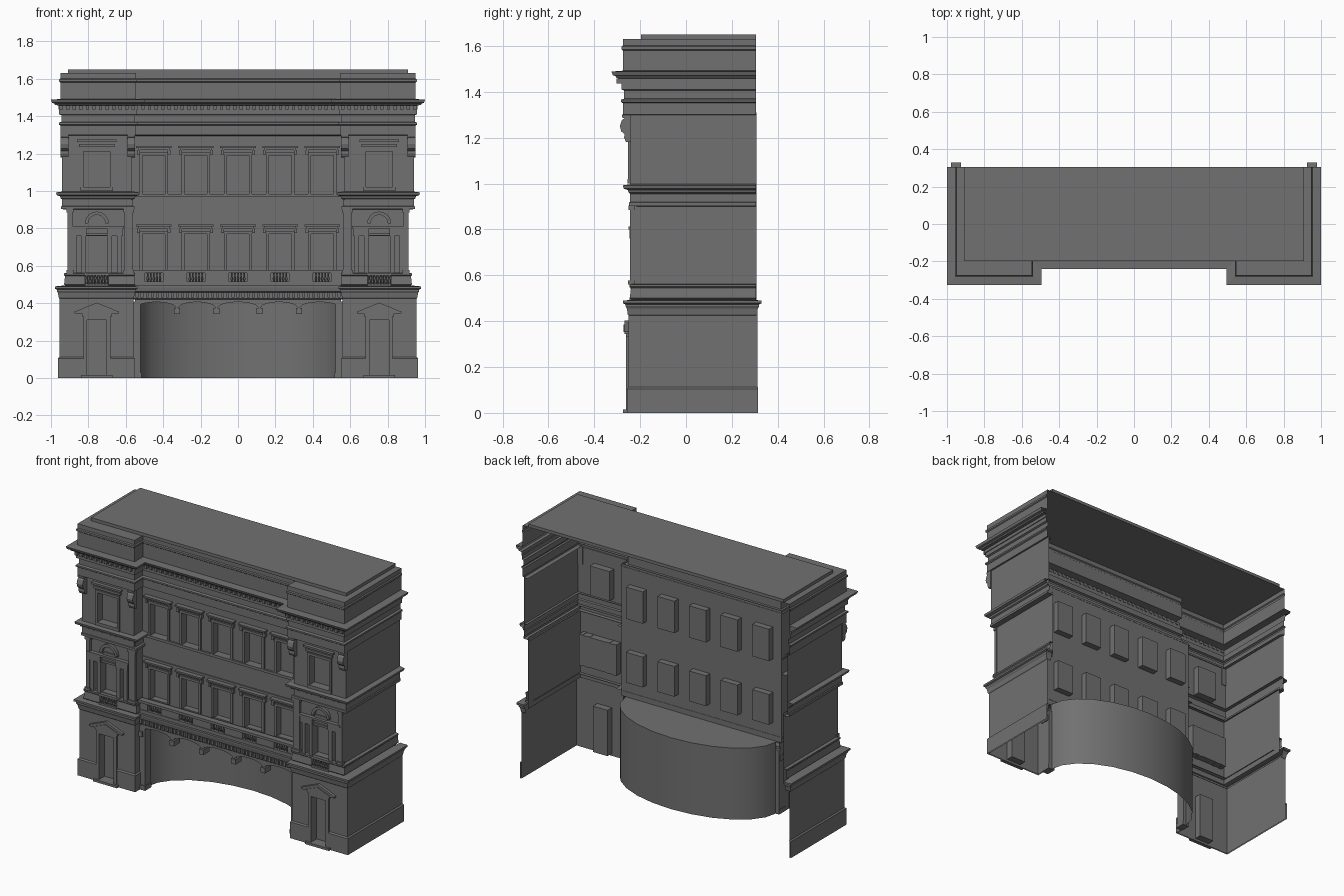
import bpy, math
from mathutils import Vector

if "Cube" in bpy.data.objects:
    bpy.data.objects.remove(bpy.data.objects["Cube"])

BACK, YC = 0.305, -0.157      # open back edge, centre wall plane
WX = 0.755                    # wing bay centre
BAYS = [-0.45, -0.225, 0, 0.225, 0.45]
stone = bpy.data.materials.new("dark_stone")
stone.diffuse_color = (0.165, 0.165, 0.165, 1)
stone.use_nodes = True
stone.node_tree.nodes["Principled BSDF"].inputs["Base Color"].default_value = stone.diffuse_color


def make(name, verts, faces, mirror=False, smooth=False):
    me = bpy.data.meshes.new(name)
    me.from_pydata(verts, [], faces)
    me.materials.append(stone)
    ob = bpy.data.objects.new(name, me)
    bpy.context.collection.objects.link(ob)
    for p in me.polygons:
        p.use_smooth = smooth
    if mirror:
        ob.modifiers.new("mirror", 'MIRROR').use_mirror_merge = False
    return ob


def boxes(name, items, mirror=False):
    v, f = [], []
    for x0, x1, y0, y1, z0, z1 in items:
        b = len(v)
        v += [(x, y, z) for z in (z0, z1) for x, y in ((x0, y0), (x1, y0), (x1, y1), (x0, y1))]
        f += [tuple(b + i for i in q) for q in ((3, 2, 1, 0), (4, 5, 6, 7), (0, 1, 5, 4),
                                                (1, 2, 6, 5), (2, 3, 7, 6), (3, 0, 4, 7))]
    return make(name, v, f, mirror)


def sweep(name, path, profile, mirror=False, smooth=False):
    """Profile of (outward offset, z) along a plan path with mitred corners."""
    pts = [Vector(p) for p in path]
    ns = [Vector(((b - a).y, (a - b).x)).normalized() for a, b in zip(pts, pts[1:])]
    v, f, k = [], [], len(profile)
    for i, p in enumerate(pts):
        a, b = ns[max(i - 1, 0)], ns[min(i, len(ns) - 1)]
        m = (a + b) / (1 + a.dot(b))
        v += [(p.x + m.x * o, p.y + m.y * o, z) for o, z in profile]
    for i in range(len(pts) - 1):
        for j in range(k - 1):
            f.append((i * k + j, i * k + k + j, i * k + k + j + 1, i * k + j + 1))
    return make(name, v, f, mirror, smooth)


def prisms(name, shapes, axis, mirror=False):
    """Extrude 2D outlines: axis 'y' takes (x,z), axis 'x' takes (y,z)."""
    v, f = [], []
    for pts, a, b in shapes:
        n, s = len(pts), len(v)
        for d in (a, b):
            v += [(p, d, q) if axis == 'y' else (d, p, q) for p, q in pts]
        f += [tuple(s + i for i in range(n)), tuple(s + n + i for i in reversed(range(n)))]
        f += [(s + i, s + n + i, s + n + (i + 1) % n, s + (i + 1) % n) for i in range(n)]
    return make(name, v, f, mirror)


def panel(name, x0, x1, z0, z1, y, holes, depth, mirror=False):
    """Flat wall with recessed rectangular openings."""
    xs = sorted({x0, x1, *[h[0] for h in holes], *[h[1] for h in holes]})
    zs = sorted({z0, z1, *[h[2] for h in holes], *[h[3] for h in holes]})
    v, f = [], []

    def quad(*q):
        f.append(tuple(range(len(v), len(v) + 4)))
        v.extend(q)
    for a, b in zip(xs, xs[1:]):
        for c, d in zip(zs, zs[1:]):
            mx, mz = (a + b) / 2, (c + d) / 2
            inside = any(h[0] < mx < h[1] and h[2] < mz < h[3] for h in holes)
            t = y + depth if inside else y
            quad((a, t, c), (b, t, c), (b, t, d), (a, t, d))
    for a, b, c, d in holes:
        r = [(a, c), (b, c), (b, d), (a, d)]
        for (p, q), (s, t) in zip(r, r[1:] + r[:1]):
            quad((p, y, q), (p, y + depth, q), (s, y + depth, t), (s, y, t))
    return make(name, v, f, mirror)


def frame(a, b, c, d, y, w=0.016, p=0.01):
    return [(a - w, a, y - p, y, c, d + w), (b, b + w, y - p, y, c, d + w), (a, b, y - p, y, d, d + w)]


def balusters(name, spots, y, z0, z1, r, mirror=False):
    v, f, prof = [], [], [(0.6, 0), (1, 0.3), (0.45, 0.7), (0.8, 1)]
    for x in spots:
        s = len(v)
        v += [(x + r * k * math.cos(i * math.pi / 3), y + r * k * math.sin(i * math.pi / 3), z0 + (z1 - z0) * h)
              for k, h in prof for i in range(6)]
        f += [(s + j * 6 + i, s + j * 6 + (i + 1) % 6, s + j * 6 + 6 + (i + 1) % 6, s + j * 6 + 6 + i)
              for j in range(3) for i in range(6)]
    make(name, v, f, mirror)


def wing(X, yf, xi, back=BACK, ret=False):
    p = [(-X, back), (-X, yf), (-xi, yf), (-xi, YC)]
    return [(-X + 0.03, back)] + p if ret else p


def full(X, yf, xi, yc):
    p = [(-X, BACK), (-X, yf), (-xi, yf), (-xi, yc)]
    return p + [(-x, y) for x, y in reversed(p)]


# Wing walls: sides, inner returns and front panels, floor by floor
door = (-WX - 0.052, -WX + 0.052, 0.015, 0.31)
venetian = (-WX - 0.12, -WX + 0.12, 0.565, 0.76)
attic_win = (-WX - 0.07, -WX + 0.07, 1.02, 1.21)
for tag, X, yf, xi, z0, z1, hole, back in (("ground", 0.955, -0.25, 0.56, 0, 0.46, door, 0.312),
                                           ("middle", 0.91, -0.225, 0.57, 0.46, 0.92, venetian, 0.308),
                                           ("upper", 0.94, -0.245, 0.57, 0.92, 1.31, attic_win, 0.308)):
    sweep(tag + "_side_wall", [(-X, back), (-X, yf)], [(0, z0), (0, z1)], True)
    sweep(tag + "_inner_return", [(-xi, yf), (-xi, YC)], [(0, z0), (0, z1)], True)
    panel(tag + "_wing_front", -X, -xi, z0, z1, yf, [hole], 0.045, True)

# Centre wall with two rows of windows
wins = [(x - 0.06, x + 0.06, z, t) for x in BAYS for z, t in ((0.575, 0.77), (0.985, 1.19))]
panel("centre_wall", -0.57, 0.57, 0.46, 1.31, YC, wins, 0.04)
trim = []
for a, b, c, d in wins:
    trim += frame(a, b, c, d, YC)
    trim += [(a - 0.035, b + 0.035, YC - 0.03, YC, d + 0.04, d + 0.05),
             (a - 0.025, b + 0.025, YC - 0.018, YC, d + 0.028, d + 0.04)]
    trim += [(x - 0.008, x + 0.008, YC - 0.02, YC, d + 0.005, d + 0.03) for x in (a - 0.022, b + 0.022)]
boxes("centre_window_trim", trim)
boxes("centre_sill_band", [(-0.57, 0.57, YC - 0.012, YC, 0.968, 0.985), (-0.57, 0.57, YC - 0.006, YC, 0.828, 0.838)])

# Ground floor: plinth, cornice, door surround with pediment
sweep("plinth_outer", [(-0.955, 0.314), (-0.955, -0.25), (door[0] - 0.016, -0.25)],
      [(0.008, 0), (0.008, 0.105), (0, 0.112)], True)
sweep("plinth_inner", [(door[1] + 0.016, -0.25), (-0.56, -0.25), (-0.56, YC)],
      [(0.008, 0), (0.008, 0.105), (0, 0.112)], True)
sweep("ground_cornice", wing(0.955, -0.25, 0.56, ret=True),
      [(0, 0.425), (0.004, 0.43), (0.008, 0.455), (0.014, 0.465), (0.014, 0.473), (0.024, 0.478),
       (0.024, 0.49), (-0.05, 0.495)], True)
boxes("door_surround", frame(*door, -0.25, 0.02, 0.012)
      + [(-WX - 0.085, -WX + 0.085, -0.275, -0.25, 0, 0.015),
         (-WX - 0.08, -WX + 0.08, -0.262, -0.25, 0.33, 0.345)], True)
prisms("door_pediment", [([(-WX - 0.118, 0.345), (-WX + 0.118, 0.345), (-WX + 0.118, 0.355), (-WX, 0.403),
                           (-WX - 0.118, 0.355)], -0.268, -0.25),
                         ([(-WX - 0.085, 0.353), (-WX + 0.085, 0.353), (-WX, 0.386)], -0.272, -0.268)], 'y', True)

# Curved driveway wall with flat ceiling
arc = [(-0.538 * math.cos(i * math.pi / 12), -0.15 + 0.305 * math.sin(i * math.pi / 12)) for i in range(13)]
sweep("driveway_curved_wall", arc, [(0, 0), (0, 0.46)], smooth=True)
cap = [(-0.56, -0.2)] + arc + [(0.56, -0.2)]
make("driveway_ceiling", [(x, y, 0.46) for x, y in cap], [tuple(range(len(cap)))])
boxes("driveway_jamb", [(-0.56, -0.52, -0.205, -0.145, 0, 0.41), (-0.562, -0.515, -0.21, -0.145, 0, 0.03)], True)

# Shallow arches on corbels carrying the balcony
edges, arches = [-0.55, -0.325, -0.115, 0.115, 0.325, 0.55], []
for a, b in zip(edges, edges[1:]):
    bow = [(a + (b - a) * i / 12, 0.37 + 0.036 * math.sqrt(max(0, 1 - (i / 6 - 1) ** 2))) for i in range(13)]
    arches.append((bow + [(b, 0.425), (a, 0.425)], -0.205, -0.165))
prisms("balcony_arches", arches, 'y')
boxes("arch_corbels", [(x - 0.016, x + 0.016, -0.212, -0.15, 0.342, 0.375) for x in edges])
sweep("balcony_edge", [(-0.56, -0.205), (0.56, -0.205)],
      [(0, 0.42), (0.006, 0.425), (0.006, 0.457), (0.018, 0.462), (0.022, 0.485), (0.022, 0.495), (-0.05, 0.495)])
boxes("balcony_dentils", [(-0.54 + i * 0.027 - 0.007, -0.54 + i * 0.027 + 0.007, -0.221, -0.205, 0.43, 0.457)
                          for i in range(41)])
piers = [-0.56] + [x + s * 0.048 for x in BAYS for s in (-1, 1)] + [0.56]
boxes("balcony_parapet", [(-0.56, 0.56, -0.212, -0.178, 0.495, 0.517), (-0.56, 0.56, -0.216, -0.176, 0.562, 0.578)]
      + [(a, b, -0.208, -0.182, 0.517, 0.562) for a, b in zip(piers[::2], piers[1::2])])
balusters("balcony_balusters", [x + i * 0.0165 for x in BAYS for i in (-2, -1, 0, 1, 2)], -0.195, 0.517, 0.562, 0.007)

# Middle floor of the wings: pedestal course, pilasters, arched three-part window
sweep("pedestal_course", [(-0.91, BACK), (-0.91, -0.225), (-WX - 0.062, -0.225)],
      [(0.008, 0.49), (0.02, 0.5), (0.015, 0.545), (0.02, 0.55), (0.02, 0.56), (0, 0.562)], True)
sweep("pedestal_course_inner", [(-WX + 0.062, -0.225), (-0.57, -0.225), (-0.57, YC)],
      [(0.008, 0.49), (0.02, 0.5), (0.015, 0.545), (0.02, 0.55), (0.02, 0.56), (0, 0.562)], True)
boxes("window_balcony_rail", [(-WX - 0.062, -WX + 0.062, -0.247, -0.225, 0.547, 0.562),
                              (-WX - 0.062, -WX + 0.062, -0.247, -0.225, 0.49, 0.503)], True)
balusters("window_balusters", [-WX + i * 0.018 for i in range(-3, 4)], -0.236, 0.503, 0.547, 0.009, True)
cols = [(-WX + s * o - 0.012, -WX + s * o + 0.012, -0.24, -0.18, 0.562, 0.762) for s in (-1, 1) for o in (0.07, 0.12)]
boxes("window_pilasters", cols + [
    (-WX - 0.14, -WX - 0.055, -0.246, -0.225, 0.76, 0.8), (-WX + 0.055, -WX + 0.14, -0.246, -0.225, 0.76, 0.8),
    (-WX - 0.055, -WX + 0.055, -0.236, -0.225, 0.762, 0.775),
    (-WX - 0.145, -WX + 0.145, -0.25, -0.225, 0.8, 0.812),
    (-WX - 0.046, -WX + 0.046, -0.232, -0.225, 0.812, 0.83)], True)
half = [math.pi * i / 12 for i in range(13)]
prisms("window_arch", [([(-WX + r * math.cos(t), 0.826 + r * math.sin(t)) for r, q in ((0.064, half), (0.046, half[::-1]))
                         for t in q], -0.243, -0.225)], 'y', True)
boxes("corner_pilasters", [(a + d, b - d, y, -0.225, z0, z1) for a, b in ((-0.912, -0.885), (-0.608, -0.562))
                           for d, y, z0, z1 in ((0, -0.245, 0.56, 0.9), (-0.006, -0.252, 0.56, 0.578),
                                                (-0.005, -0.25, 0.885, 0.905))], True)
sweep("middle_entablature", wing(0.94, -0.242, 0.56),
      [(-0.04, 0.9), (0.006, 0.903), (0.006, 0.918), (-0.005, 0.922), (-0.005, 0.952), (0.008, 0.96), (0.012, 0.972),
       (0.03, 0.978), (0.033, 0.992), (-0.02, 1.0)], True)

# Upper floor of the wings: window trim and scroll consoles
a, b, c, d = attic_win
boxes("upper_window_trim", frame(*attic_win, -0.245, 0.016, 0.008)
      + [(a - 0.016, b + 0.016, -0.255, -0.245, 1.0, 1.02), (a - 0.025, b + 0.025, -0.257, -0.245, 1.235, 1.25),
         (a - 0.035, b + 0.035, -0.268, -0.245, 1.262, 1.274)], True)
scroll = [(-0.24, 1.18), (-0.262, 1.182), (-0.27, 1.2), (-0.268, 1.215), (-0.283, 1.228), (-0.288, 1.25),
          (-0.28, 1.275), (-0.268, 1.285), (-0.278, 1.288), (-0.278, 1.3), (-0.24, 1.3)]
prisms("scroll_consoles", [(scroll, x, x + 0.042) for x in (-0.948, -0.592)], 'x', True)

# Main entablature, dentils, parapet and roof
crown = full(0.95, -0.275, 0.545, -0.19)
sweep("main_entablature", crown,
      [(-0.035, 1.295), (0, 1.3), (0, 1.35), (0.008, 1.355), (0.008, 1.365), (-0.005, 1.37), (-0.005, 1.405), (0.006, 1.41),
       (0.006, 1.435), (0.01, 1.437), (0.01, 1.457), (0.028, 1.46), (0.032, 1.468), (0.044, 1.472), (0.05, 1.488),
       (0, 1.492), (0, 1.58), (0.006, 1.585), (0.006, 1.597), (0, 1.602), (0, 1.63)])
dent = [(x - 0.009, x + 0.009, y - 0.023, y, 1.437, 1.457) for x0, n, y in ((-0.945, 12, -0.28), (-0.508, 30, -0.195))
        for x in (x0 + i * 0.035 for i in range(n))]
boxes("cornice_dentils", dent[:12], True)
boxes("cornice_dentils_centre", dent[12:])
make("parapet_top", [(x, y, 1.63) for x, y in crown], [tuple(range(len(crown)))])
boxes("roof_slab", [(-0.91, 0.91, -0.197, BACK, 1.63, 1.65)])
